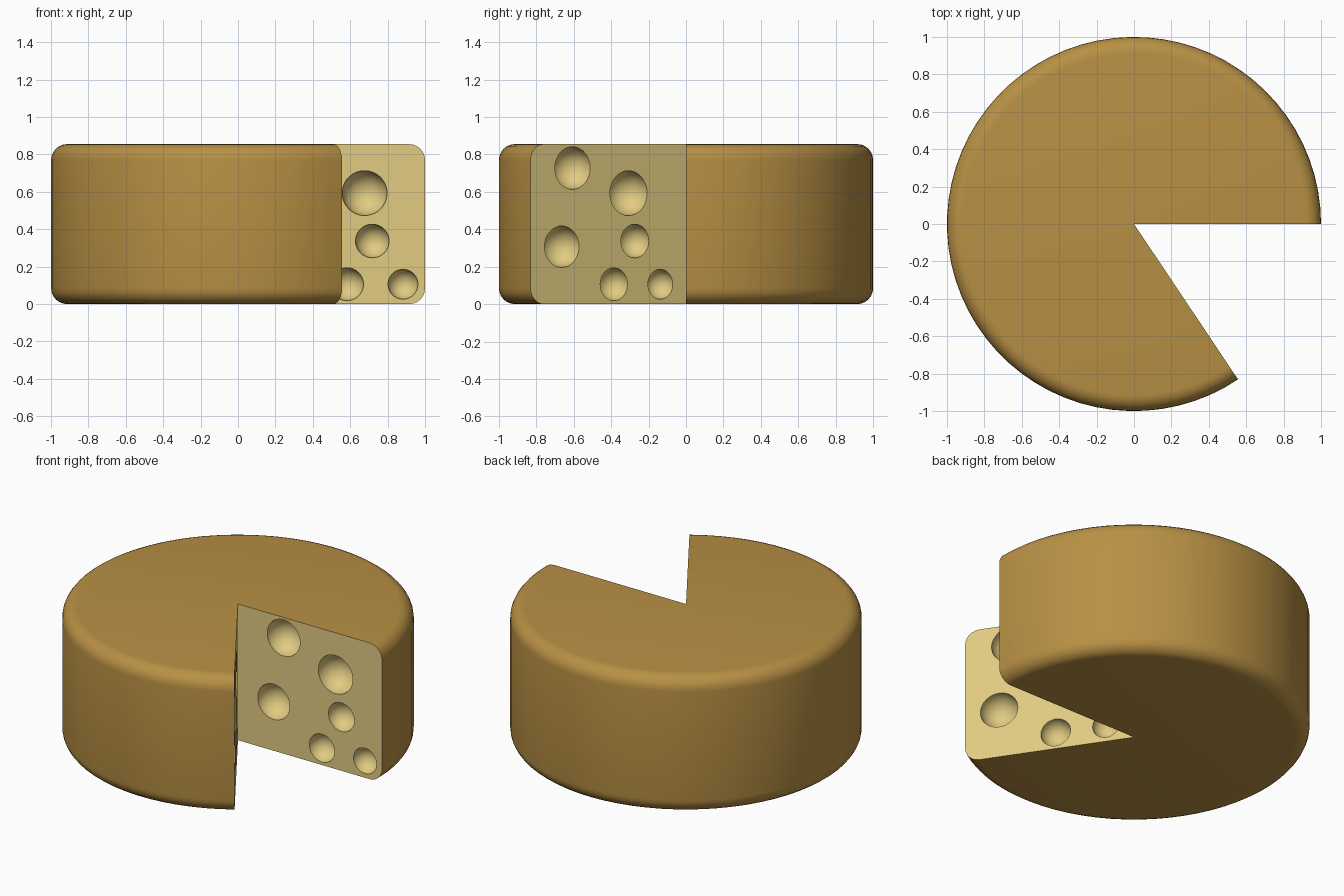
import bpy, bmesh, math
from mathutils import Matrix, Vector

if "Cube" in bpy.data.objects:
    bpy.data.objects.remove(bpy.data.objects["Cube"])

H, R, F = 0.855, 1.0, 0.085          # height, radius, edge rounding
WEDGE = math.radians(56.2)           # missing slice, from +x towards -y
SEG = 60


def material(name, rgb):
    m = bpy.data.materials.new(name)
    m.diffuse_color = (*rgb, 1)
    m.use_nodes = True
    m.node_tree.nodes["Principled BSDF"].inputs["Base Color"].default_value = m.diffuse_color
    return m


mats = [material("rind brown", (0.479, 0.279, 0.058)),
        material("cheese yellow", (0.753, 0.597, 0.223))]


def make_object(name, bm):
    me = bpy.data.meshes.new(name)
    bmesh.ops.recalc_face_normals(bm, faces=bm.faces)
    bm.to_mesh(me)
    bm.free()
    for m in mats:
        me.materials.append(m)
    ob = bpy.data.objects.new(name, me)
    bpy.context.collection.objects.link(ob)
    return ob


# wheel: rounded profile swept around the axis, leaving the slice open
arc = [math.radians(a) for a in range(0, 91, 15)]
profile = [(R - F + F * math.sin(a), F - F * math.cos(a)) for a in arc]
profile += [(r, H - z) for r, z in reversed(profile)]
bm = bmesh.new()
bottom, top = bm.verts.new((0, 0, 0)), bm.verts.new((0, 0, H))
rings = []
for i in range(SEG + 1):
    a = (2 * math.pi - WEDGE) * i / SEG
    rings.append([bm.verts.new((r * math.cos(a), r * math.sin(a), z)) for r, z in profile])
for p, q in zip(rings, rings[1:]):
    for k in range(len(profile) - 1):
        bm.faces.new((p[k], q[k], q[k + 1], p[k + 1]))
    bm.faces.new((bottom, q[0], p[0]))
    bm.faces.new((top, p[-1], q[-1]))
# the two cut faces
for ring in (rings[0], rings[-1]):
    bm.faces.new([bottom] + ring + [top]).material_index = 1
wheel = make_object("cheese_wheel", bm)

# holes: (distance from axis on first cut, height, radius); mirrored on second cut
holes = [(0.317, 0.727, 0.114), (0.677, 0.593, 0.12), (0.248, 0.307, 0.111),
         (0.718, 0.337, 0.09), (0.583, 0.106, 0.088), (0.882, 0.106, 0.08)]
bm = bmesh.new()
cuts = [(Vector((1, 0, 0)), Vector((0, -1, 0)), False),
        (Vector((math.cos(WEDGE), -math.sin(WEDGE), 0)),
         Vector((math.sin(WEDGE), math.cos(WEDGE), 0)), True)]
for along, normal, mirrored in cuts:
    turn = normal.to_track_quat('Z', 'Y').to_matrix().to_4x4()
    for t, z, r in holes:
        pos = along * (1.047 - t if mirrored else t) + Vector((0, 0, z))
        bmesh.ops.create_uvsphere(bm, u_segments=40, v_segments=21, radius=r,
                                  matrix=Matrix.Translation(pos) @ turn)
for f in bm.faces:
    f.material_index = 1
cutter = make_object("hole_cutter", bm)
cutter.hide_render = True

# carve the holes and smooth the result
mod = wheel.modifiers.new("holes", 'BOOLEAN')
mod.operation, mod.solver, mod.object = 'DIFFERENCE', 'EXACT', cutter
bpy.context.view_layer.objects.active = wheel
wheel.select_set(True)
bpy.ops.object.modifier_apply(modifier=mod.name)
bpy.data.objects.remove(cutter)
bpy.ops.object.shade_smooth_by_angle(angle=math.radians(35))
